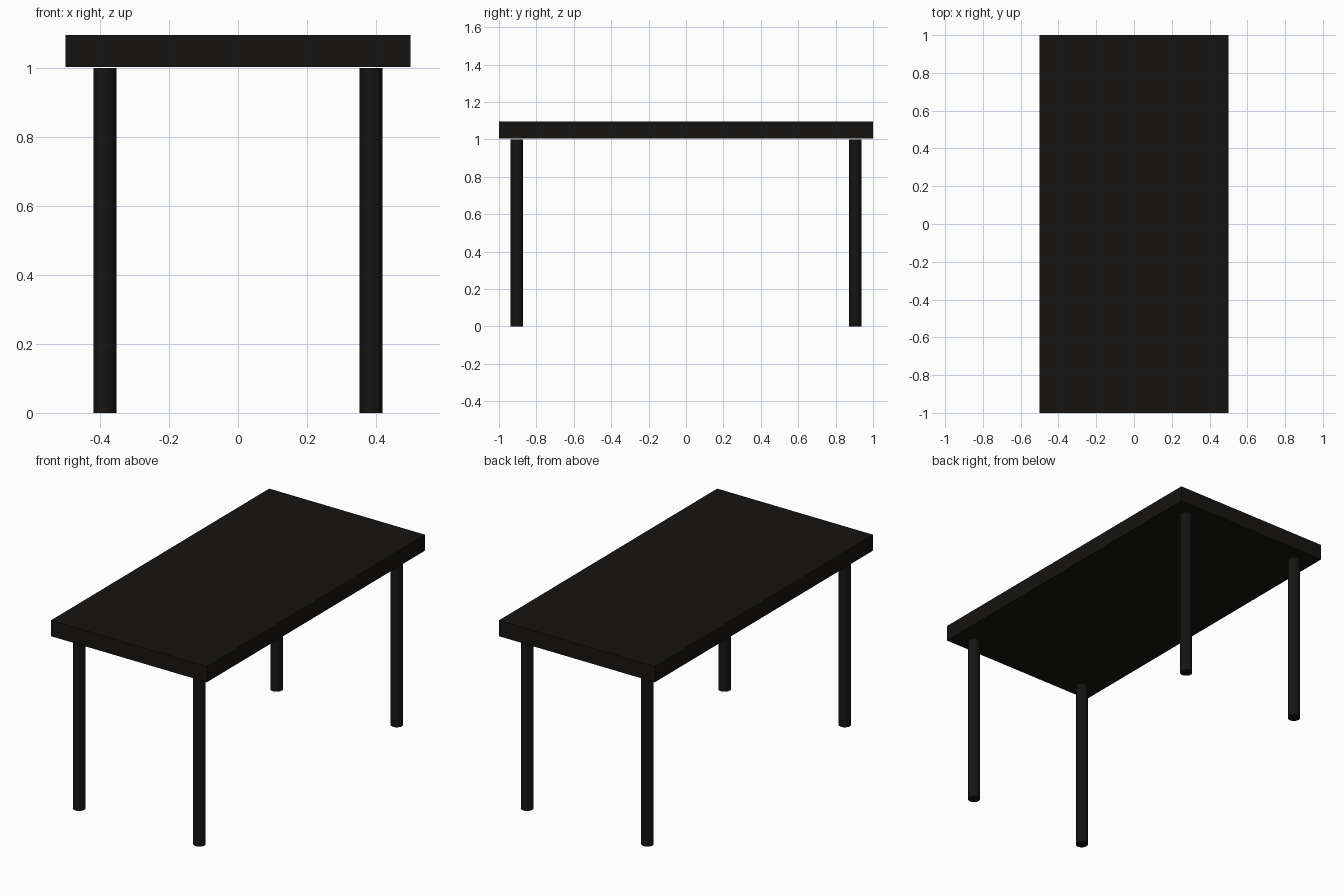
import bpy
import math

if "Cube" in bpy.data.objects:
    bpy.data.objects.remove(bpy.data.objects["Cube"])

# Near-black finish shared by all parts
black = bpy.data.materials.new("black_finish")
black.diffuse_color = (0.008, 0.007, 0.006, 1)
black.use_nodes = True
black.node_tree.nodes["Principled BSDF"].inputs["Base Color"].default_value = black.diffuse_color

# Tabletop: a plain slab sitting just above the legs
TOP_LOW, TOP_HIGH = 1.004, 1.096
bpy.ops.mesh.primitive_cube_add(size=1, location=(0, 0, (TOP_LOW + TOP_HIGH) / 2))
top = bpy.context.object
top.name = "tabletop"
top.scale = (1, 2, TOP_HIGH - TOP_LOW)
bpy.ops.object.transform_apply(location=False, rotation=False, scale=True)
top.data.materials.append(black)

# Four round legs
LEG_X, LEG_Y, LEG_R, LEG_H = 0.386, 0.905, 0.0333, 1.0
for y_name, sy in (("front", -1), ("back", 1)):
    for x_name, sx in (("left", -1), ("right", 1)):
        bpy.ops.mesh.primitive_cylinder_add(
            vertices=32, radius=LEG_R, depth=LEG_H,
            location=(sx * LEG_X, sy * LEG_Y, LEG_H / 2))
        leg = bpy.context.object
        leg.name = f"{y_name}_{x_name}_leg"
        leg.data.materials.append(black)
        bpy.ops.object.shade_smooth_by_angle(angle=math.radians(30))
